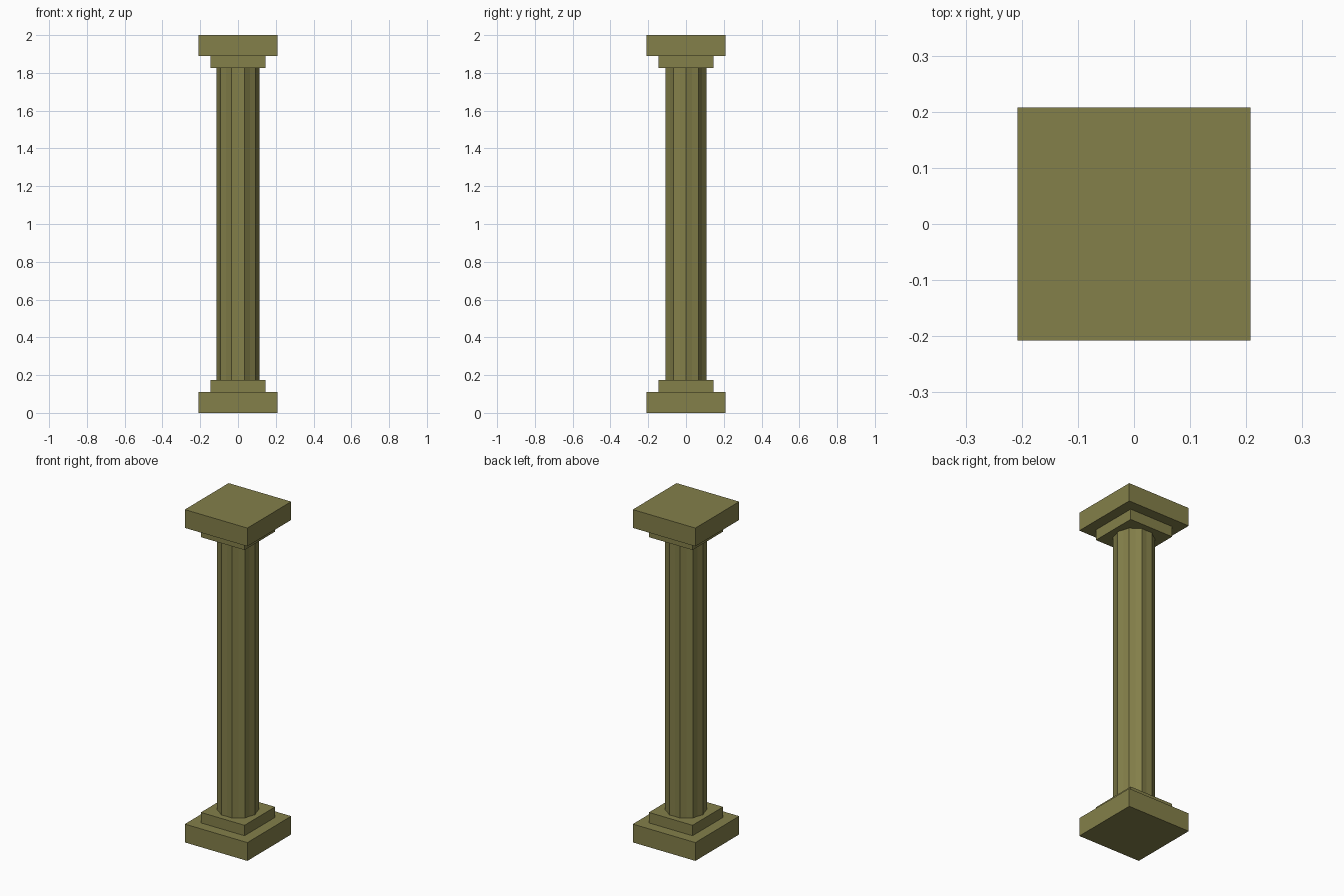
import bpy
import bmesh
from math import cos, sin, pi

cube = bpy.data.objects.get("Cube")
if cube:
    bpy.data.objects.remove(cube, do_unlink=True)

# One stone colour for the whole column
COLOUR = (0.23, 0.215, 0.068, 1)
stone = bpy.data.materials.new("olive_stone")
stone.use_nodes = True
stone.diffuse_color = COLOUR
stone.node_tree.nodes["Principled BSDF"].inputs["Base Color"].default_value = COLOUR


def prism(name, outline, low, high):
    """Extrude a flat outline from one height to another."""
    bm = bmesh.new()
    base = bm.faces.new([bm.verts.new((x, y, low)) for x, y in outline])
    top = bmesh.ops.extrude_face_region(bm, geom=[base], use_keep_orig=True)
    raised = [v for v in top["geom"] if isinstance(v, bmesh.types.BMVert)]
    bmesh.ops.translate(bm, verts=raised, vec=(0, 0, high - low))
    bmesh.ops.recalc_face_normals(bm, faces=bm.faces)
    mesh = bpy.data.meshes.new(name)
    bm.to_mesh(mesh)
    bm.free()
    mesh.materials.append(stone)
    obj = bpy.data.objects.new(name, mesh)
    bpy.context.collection.objects.link(obj)
    return obj


def square(half):
    return [(-half, -half), (half, -half), (half, half), (-half, half)]


# Stepped base, mirrored in height to make the capital
HEIGHT = 2.0
PLINTH_TOP, STEP_TOP = 0.11, 0.173
for name, half, low, high in (("plinth", 0.208, 0, PLINTH_TOP),
                              ("step", 0.145, PLINTH_TOP, STEP_TOP)):
    prism("base_" + name, square(half), low, high)
    prism("capital_" + name, square(half), HEIGHT - high, HEIGHT - low)

# Fluted shaft with ten ridges and shallow grooves between them
RIDGES, RIDGE_RADIUS, GROOVE_RADIUS = 10, 0.114, 0.106
shaft = []
for i in range(RIDGES * 2):
    radius = GROOVE_RADIUS if i % 2 else RIDGE_RADIUS
    angle = i * pi / RIDGES
    shaft.append((radius * cos(angle), radius * sin(angle)))
prism("fluted_shaft", shaft, STEP_TOP, HEIGHT - STEP_TOP)
